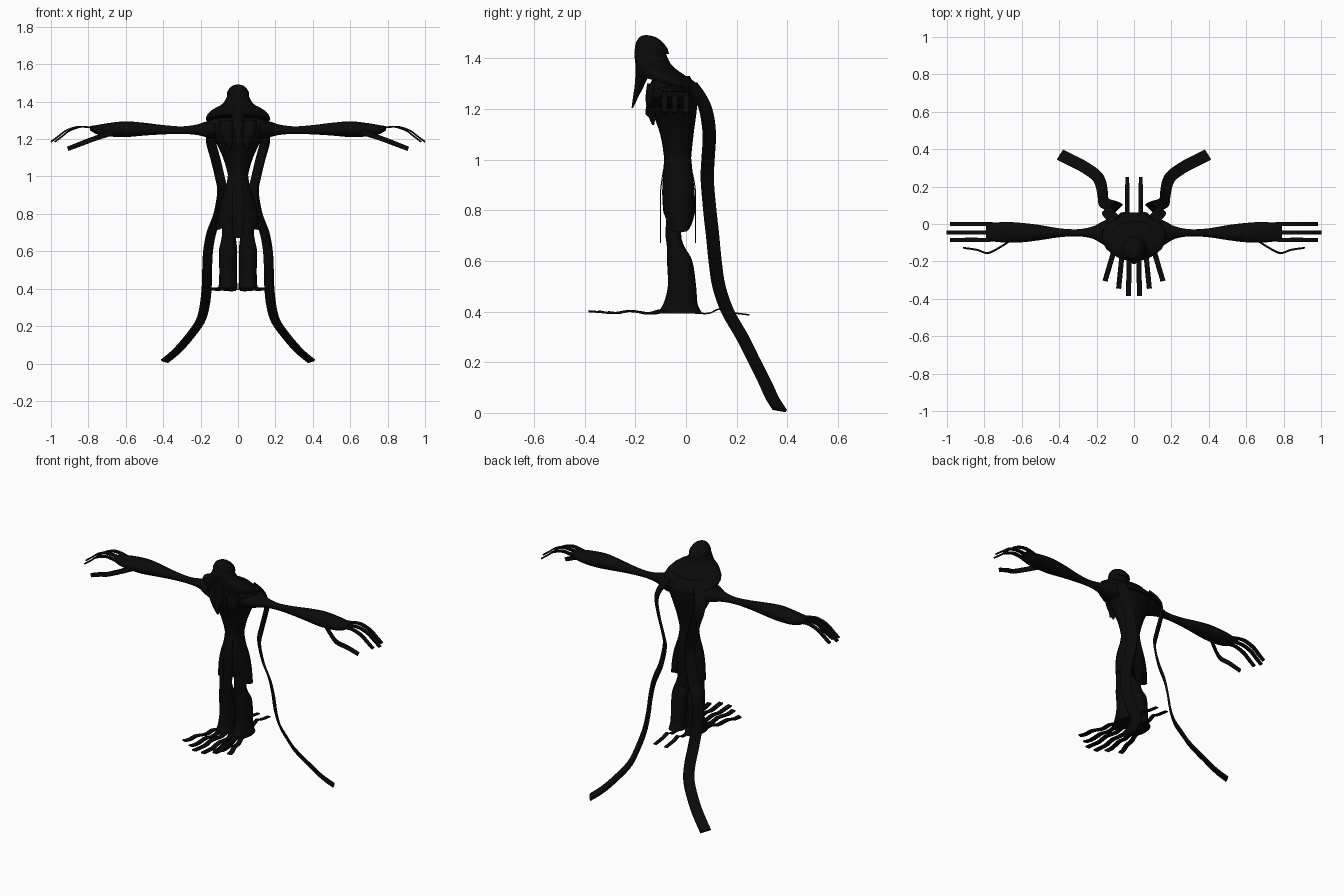
import bpy, bmesh, math
from mathutils import Vector as V

black = bpy.data.materials.new("charcoal_black")
black.diffuse_color = (0.003, 0.003, 0.003, 1)


def catmull(rows, steps=4):
    """Smoothly resample a list of equal-length number rows."""
    out = []
    for i in range(len(rows) - 1):
        a, b, c, d = (rows[max(0, min(len(rows) - 1, i + k))] for k in (-1, 0, 1, 2))
        for s in range(steps):
            t = s / steps
            out.append([0.5 * (2 * q + (r - p) * t + (2 * p - 5 * q + 4 * r - w) * t * t
                               + (3 * q - p - 3 * r + w) * t ** 3)
                        for p, q, r, w in zip(a, b, c, d)])
    return out + [list(rows[-1])]


def loft(name, sections, sides=20, phase=0.0, edit=None):
    """Skin closed rings given as (centre, axis u, axis v) and cap both ends."""
    bm = bmesh.new()
    rings = []
    for c, u, v in sections:
        ring = []
        for k in range(sides):
            a = phase + 2 * math.pi * k / sides
            ring.append(bm.verts.new(c + u * math.cos(a) + v * math.sin(a)))
        rings.append(ring)
    for r0, r1 in zip(rings, rings[1:]):
        for k in range(sides):
            j = (k + 1) % sides
            bm.faces.new((r0[k], r0[j], r1[j], r1[k]))
    bm.faces.new(rings[0])
    bm.faces.new(rings[-1])
    if edit:
        edit(rings)
    bmesh.ops.recalc_face_normals(bm, faces=bm.faces)
    me = bpy.data.meshes.new(name)
    bm.to_mesh(me)
    bm.free()
    me.materials.append(black)
    ob = bpy.data.objects.new(name, me)
    bpy.context.collection.objects.link(ob)
    bpy.context.view_layer.objects.active = ob
    ob.select_set(True)
    bpy.ops.object.shade_smooth_by_angle(angle=math.radians(40))
    ob.select_set(False)
    return ob


def column(name, rows, sides=24, tilt=0.0, edit=None, steps=4):
    """Upright body from rows (x, y, z, half width, half depth); tilt drops the back edge."""
    loft(name, [(V((x, y, z)), V((rx, 0, 0)), V((0, ry, -ry * tilt)))
                for x, y, z, rx, ry in catmull(rows, steps)], sides, edit=edit)


def ribbon(name, rows, side, thick=0.01, steps=4):
    """Flat strip along rows (x, y, z, width), wide in the side direction."""
    rows = catmull(rows, steps)
    pts = [V(r[:3]) for r in rows]
    side = V(side).normalized()
    secs = []
    for i, p in enumerate(pts):
        t = (pts[min(i + 1, len(pts) - 1)] - pts[max(i - 1, 0)]).normalized()
        u = (side - t * side.dot(t)).normalized()
        secs.append((p, u * rows[i][3] * 0.7071, t.cross(u) * thick * 0.7071))
    loft(name, secs, 4, math.pi / 4)


# Head cap, with a small lip at the rear
column("head_cap", [(0, -.135, 1.425, .06, .068), (0, -.137, 1.45, .058, .062),
                    (0, -.143, 1.475, .042, .044), (0, -.146, 1.487, .024, .026),
                    (0, -.148, 1.491, .006, .006)], tilt=0.12)

# Shoulder cloak with a flared, back-sloping hem
column("shoulder_cloak", [(0, -.14, 1.45, .05, .055), (0, -.132, 1.40, .072, .072),
                          (0, -.11, 1.37, .102, .092), (0, -.085, 1.345, .147, .115),
                          (0, -.068, 1.315, .172, .128), (0, -.066, 1.295, .165, .128)], tilt=0.3)

# Pointed veil hanging from the face
column("face_veil", [(0, -.165, 1.42, .045, .036), (0, -.165, 1.37, .042, .034),
                     (0, -.182, 1.30, .032, .020), (0, -.198, 1.25, .024, .011),
                     (0, -.212, 1.205, .006, .003)], 12)

# Torso tapering to the waist
column("torso", [(0, -.055, 1.33, .12, .07), (0, -.055, 1.29, .17, .09),
                 (0, -.05, 1.25, .16, .095), (0, -.047, 1.2, .128, .09),
                 (0, -.036, 1.1, .08, .066), (0, -.033, 1.0, .053, .053),
                 (0, -.032, .94, .06, .055)])


# Skirt with pointed side flaps
def flap_hem(rings):
    for ring, share in ((rings[-1], 1), (rings[-2], .75), (rings[-3], .5), (rings[-4], .25)):
        for v in ring:
            v.co.z += share * 0.06 * (1 - min(1, abs(v.co.x) / .1))


column("skirt", [(0, -.033, 1.02, .053, .052), (0, -.032, .95, .063, .058),
                 (0, -.03, .87, .09, .064), (0, -.027, .79, .106, .062),
                 (0, -.024, .715, .113, .052)], edit=flap_hem)

# Hanging cloth strips, front and back
for label, y0, y1 in (("front", -.085, -.1), ("back", .018, .037)):
    ribbon(label + "_cloth", [(0, y0, .98, .05), (0, y1, .88, .06), (0, y1, .76, .06),
                              (0, y1, .67, .05)], (1, 0, 0), .004)

for s, tag in ((1, "right"), (-1, "left")):
    # Arm, thin at the shoulder and full at the forearm: (x, y, z, half y, half z)
    arm = [(.12, -.05, 1.25, .085, .05), (.17, -.047, 1.252, .06, .042),
           (.22, -.046, 1.25, .033, .028), (.3, -.047, 1.248, .019, .02),
           (.4, -.047, 1.25, .024, .025), (.5, -.046, 1.253, .04, .034),
           (.6, -.046, 1.253, .052, .042), (.69, -.044, 1.25, .055, .036),
           (.75, -.044, 1.25, .05, .026), (.79, -.044, 1.258, .046, .012)]
    loft(tag + "_arm", [(V((s * x, y, z)), V((0, a, 0)), V((0, 0, b)))
                        for x, y, z, a, b in catmull(arm)], 20)

    # Three drooping fingers and a thumb
    for i, (y, end) in enumerate(((0, .98), (-.045, 1.0), (-.085, .98))):
        k = end - 1
        ribbon(f"{tag}_finger_{i + 1}",
               [(s * .73, y * .9 - .004, 1.25, .022), (s * .79, y, 1.262, .023),
                (s * (.86 + k), y, 1.265, .023), (s * (.92 + k), y, 1.245, .023),
                (s * (.96 + k), y, 1.215, .022), (s * end, y, 1.185, .02)], (0, 1, 0), .009)
    ribbon(tag + "_thumb", [(s * .66, -.088, 1.24, .03), (s * .71, -.12, 1.222, .028),
                            (s * .78, -.155, 1.198, .026), (s * .84, -.138, 1.175, .025),
                            (s * .91, -.128, 1.148, .023)], (0, .1, 1), .008)

    # Leg flaring toward the ground hem
    column(tag + "_leg", [(s * .05, -.04, .80, .04, .035), (s * .05, -.05, .71, .035, .031),
                          (s * .05, -.042, .66, .04, .034), (s * .053, -.025, .6, .049, .05),
                          (s * .053, -.016, .5, .047, .056), (s * .053, -.022, .43, .049, .068),
                          (s * .054, -.025, .392, .053, .09)], 20)

    # Root-like toes: three forward, one back
    for i, (x0, x1, y1) in enumerate(((.085, .155, -.305), (.055, .082, -.345), (.022, .03, -.385))):
        rows = []
        for j in range(7):
            t = j / 6
            rows.append((s * (x0 + (x1 - x0) * t), -.07 + (y1 + .07) * t,
                         .398 + .008 * math.sin(j * 2.1 + i) * (1 - t * .5), .027))
        ribbon(f"{tag}_toe_{i + 1}", rows, (1, 0, 0), .008, 2)
    ribbon(tag + "_rear_toe", [(s * .036, .03, .395, .023), (s * .036, .09, .393, .023),
                               (s * .036, .13, .41, .023), (s * .036, .17, .398, .023),
                               (s * .036, .25, .387, .02)], (1, 0, 0), .006)

    # Long trailing ribbon from the shoulder to the ground
    trail = [(.1, .02, 1.30), (.135, .055, 1.25), (.145, .08, 1.19), (.122, .092, 1.1),
             (.098, .087, 1.0), (.085, .084, .92), (.105, .094, .8), (.142, .105, .7),
             (.16, .115, .6), (.165, .13, .5), (.168, .165, .4), (.18, .222, .3),
             (.205, .262, .22), (.275, .31, .125), (.335, .34, .06), (.393, .37, .012)]
    ribbon(tag + "_trailing_ribbon", [(s * x, y, z, .062) for x, y, z in trail], (s, -1, 0), .012)

    # Drooping chest fold under the cloak
    column(tag + "_chest_fold", [(s * .06, -.125, 1.30, .04, .03), (s * .06, -.135, 1.24, .036, .026),
                                 (s * .05, -.135, 1.18, .022, .016), (s * .045, -.132, 1.14, .005, .004)], 10)
